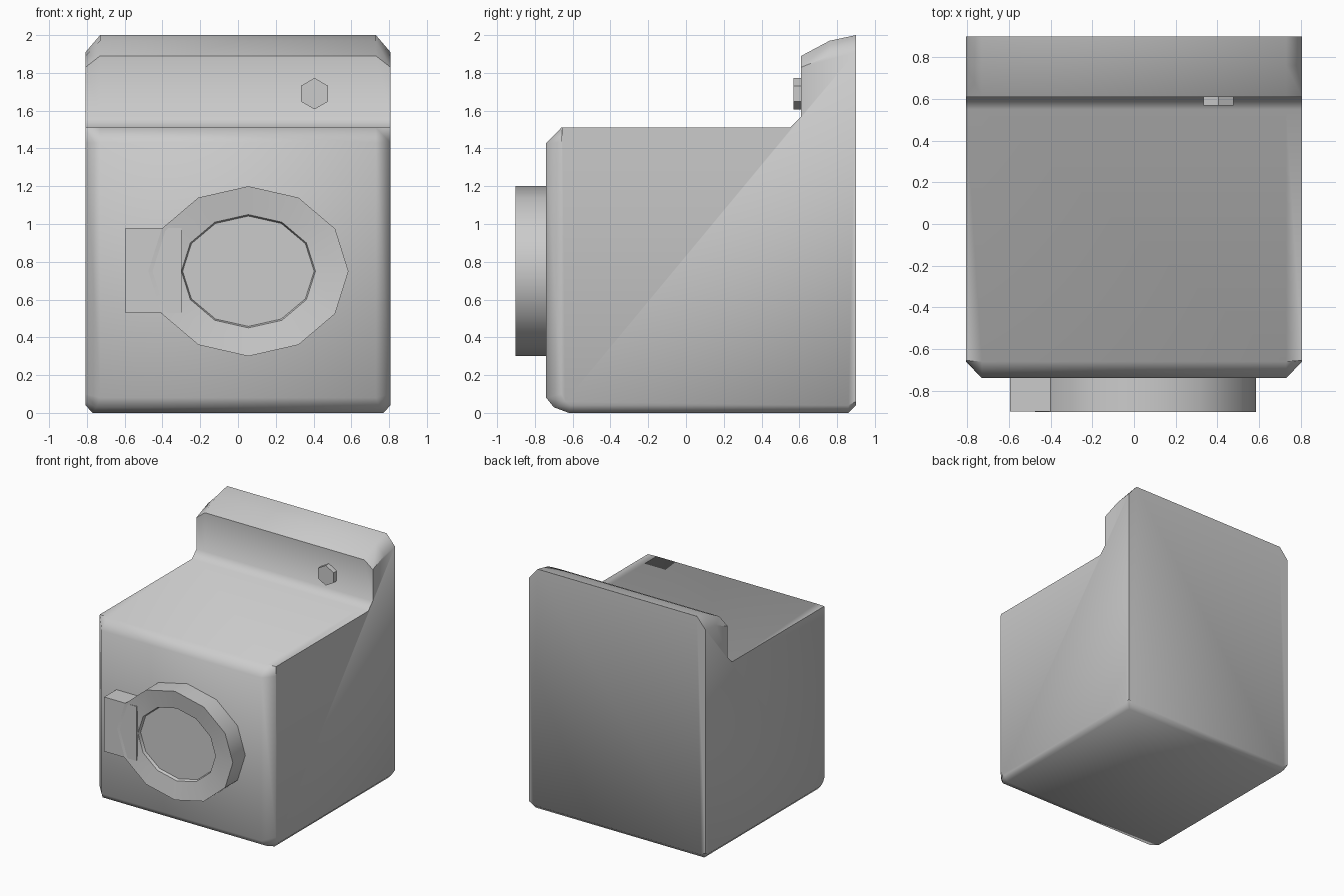
import bpy, bmesh, math
from mathutils import Matrix

if "Cube" in bpy.data.objects:
    bpy.data.objects.remove(bpy.data.objects["Cube"])


def finish(name, bm, angle=50):
    bmesh.ops.recalc_face_normals(bm, faces=bm.faces)
    me = bpy.data.meshes.new(name)
    bm.to_mesh(me)
    bm.free()
    ob = bpy.data.objects.new(name, me)
    bpy.context.collection.objects.link(ob)
    bpy.ops.object.select_all(action='DESELECT')
    ob.select_set(True)
    bpy.context.view_layer.objects.active = ob
    bpy.ops.object.shade_smooth_by_angle(angle=math.radians(angle))
    return ob


def loft(name, loops, angle=50):
    """Skin successive loops of points and cap both ends."""
    bm = bmesh.new()
    rings = [[bm.verts.new(p) for p in loop] for loop in loops]
    n = len(rings[0])
    for a, b in zip(rings, rings[1:]):
        for i in range(n):
            j = (i + 1) % n
            bm.faces.new((a[i], a[j], b[j], b[i]))
    bm.faces.new(rings[0])
    bm.faces.new(rings[-1])
    return finish(name, bm, angle)


def oval(rx, rz, y, cx=0.055, cz=0.75, n=12, turn=0):
    return [(cx + rx * math.cos(turn + math.tau * i / n), y,
             cz + rz * math.sin(turn + math.tau * i / n)) for i in range(n)]


# Cabinet with raised rear panel: side profile (y, z, half width),
# and the chamfered-in profile (y, z) used at the outer sides
W = 0.807
section = [
    ((-0.74, 0.08, .73), (-0.66, 0.10)),
    ((-0.70, 0.03, .75), (-0.64, 0.06)),
    ((-0.62, 0.00, .77), (-0.61, 0.04)),
    ((0.86, 0.00, .77), (0.86, 0.04)),
    ((0.90, 0.04, .77), (0.90, 0.06)),
    ((0.90, 2.00, .73), (0.90, 1.91)),
    ((0.76, 1.97, .73), (0.76, 1.89)),
    ((0.61, 1.89, .73), (0.61, 1.83)),
    ((0.61, 1.57, .73), (0.61, 1.57)),
    ((0.55, 1.51, .73), (0.55, 1.51)),
    ((-0.66, 1.51, .73), (-0.655, 1.51)),
    ((-0.74, 1.43, .73), (-0.66, 1.43)),
]
inner = lambda s: [(s * x, y, z) for (y, z, x), _ in section]
outer = lambda s: [(s * W, y, z) for _, (y, z) in section]
loft("cabinet", [outer(-1), inner(-1), inner(1), outer(1)])

# Round door: thick outer ring dipping to a shallow recessed window
loft("door", [
    oval(0.53, 0.45, -0.73),
    oval(0.53, 0.45, -0.903),
    oval(0.355, 0.30, -0.88),
    oval(0.348, 0.292, -0.855),
])

# Hinge block beside the door
bm = bmesh.new()
bmesh.ops.create_cube(bm, size=1, matrix=Matrix.Translation((-0.4475, -0.815, 0.753))
                      @ Matrix.Diagonal((0.295, 0.17, 0.45, 1)))
finish("door_hinge", bm)

# Hexagonal control knob on the rear panel
loft("control_knob", [oval(0.083, 0.083, y, 0.405, 1.69, 6, math.pi / 6)
                      for y in (0.62, 0.568)])
